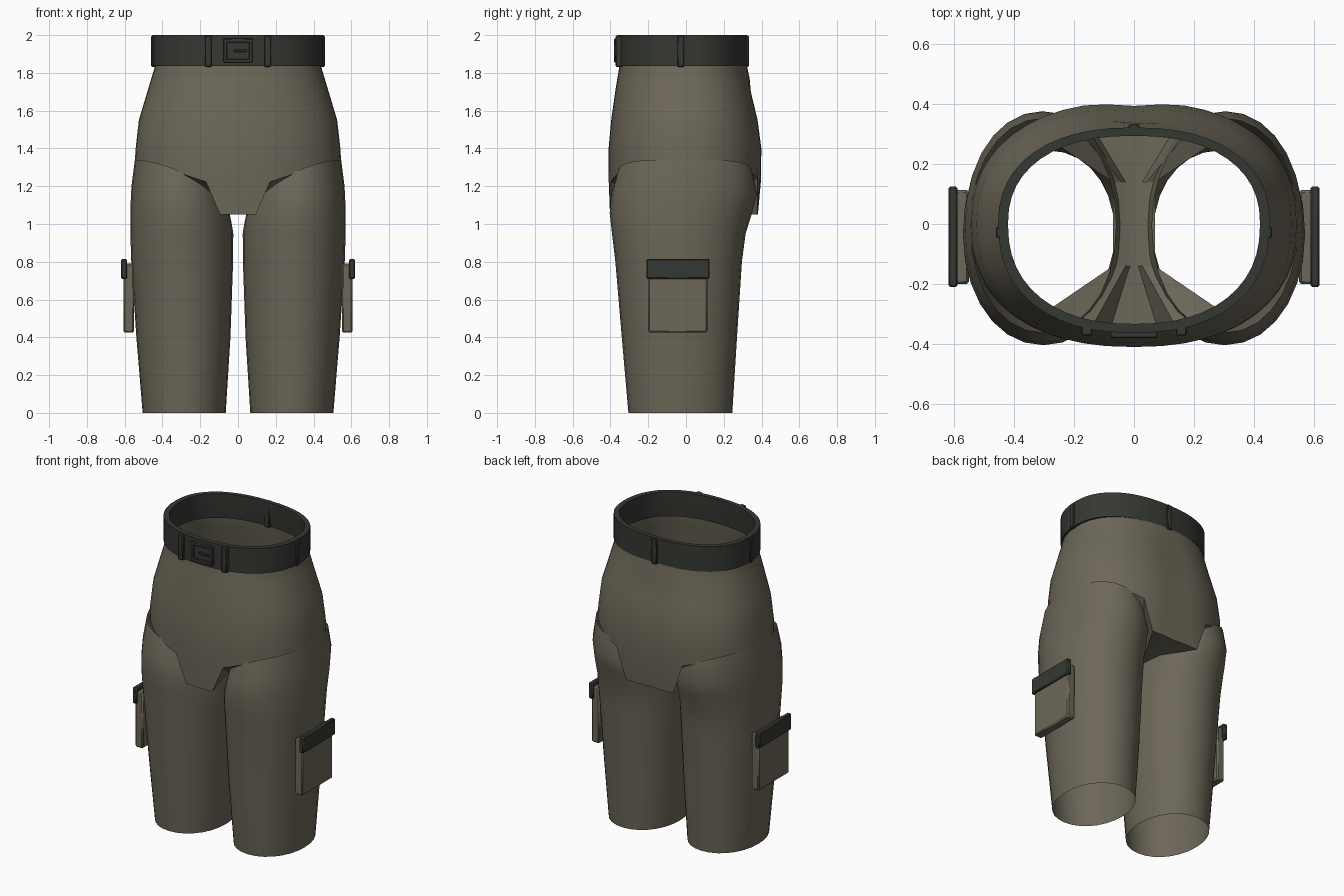
import bpy, bmesh, math

cube = bpy.data.objects.get("Cube")
if cube:
    bpy.data.objects.remove(cube, do_unlink=True)


def material(name, color):
    m = bpy.data.materials.new(name)
    m.use_nodes = True
    m.diffuse_color = (*color, 1)
    m.node_tree.nodes["Principled BSDF"].inputs["Base Color"].default_value = (*color, 1)
    return m


CLOTH = material("olive cloth", (0.15, 0.135, 0.098))
DARK = material("dark webbing", (0.036, 0.039, 0.032))


def finish(name, bm, mat, bevel=0, angle=35, recalc=True):
    if recalc:
        bmesh.ops.recalc_face_normals(bm, faces=bm.faces)
    me = bpy.data.meshes.new(name)
    bm.to_mesh(me)
    bm.free()
    me.materials.append(mat)
    me.polygons.foreach_set("use_smooth", [True] * len(me.polygons))
    me.set_sharp_from_angle(angle=math.radians(angle))
    ob = bpy.data.objects.new(name, me)
    bpy.context.scene.collection.objects.link(ob)
    if bevel:
        mod = ob.modifiers.new("Bevel", "BEVEL")
        mod.width = bevel
        mod.segments = 1
    return ob


def loft(name, rings, mat, wrap=True, close=False, angle=35):
    """Skin rows of points; wrap joins each row's ends, close joins last row to first."""
    bm = bmesh.new()
    rows = [[bm.verts.new(p) for p in r] for r in rings]
    n = len(rows[0])
    pairs = list(zip(rows, rows[1:])) + ([(rows[-1], rows[0])] if close else [])
    for a, b in pairs:
        for i in range(n if wrap else n - 1):
            j = (i + 1) % n
            bm.faces.new((a[i], a[j], b[j], b[i]))
    return finish(name, bm, mat, angle=angle)


def box(name, lo, hi, mat, bevel=0.004):
    bm = bmesh.new()
    bmesh.ops.create_cube(bm, size=1)
    for v in bm.verts:
        v.co = [(a + b) / 2 + c * (b - a) for a, b, c in zip(lo, hi, v.co)]
    return finish(name, bm, mat, bevel, angle=20)


def sample(table, z):
    """Interpolate a table of (z, values...) rows sorted by falling z."""
    for a, b in zip(table, table[1:]):
        if z >= b[0]:
            t = min(1, (a[0] - z) / (a[0] - b[0]))
            return [p + (q - p) * t for p, q in zip(a[1:], b[1:])]
    return table[-1][1:]


def power(v, n):
    return math.copysign(abs(v) ** (2 / n), v)


# Hips: half width, front depth, back depth by height
HIP = [(2.0, .428, -.342, .302), (1.84, .438, -.352, .322), (1.7, .48, -.375, .352),
       (1.55, .525, -.396, .388), (1.4, .542, -.41, .408), (1.2, .553, -.409, .405),
       (1.04, .555, -.402, .388)]
SEGS = 48


def oval(t, half, front, back, n=2.3):
    s = math.sin(t)
    return half * power(math.cos(t), n), abs(power(s, n)) * (back if s > 0 else front)


def hip_point(t, z):
    x, y = oval(t, *sample(HIP, z))
    if y > 0 and z < 1.75:
        y *= 1 - .035 * math.exp(-(x / .1) ** 2)
    return x, y, z


def hip_edge(t):
    """Lower edge: high at the sides, with a tab at the crotch front and back."""
    x = abs(hip_point(t, 1.2)[0])
    tab = .18 if math.sin(t) > 0 else .1
    return 1.05 if x < tab else 1.17 + .16 * min(1, x / .5)


angles = [2 * math.pi * i / SEGS for i in range(SEGS)]
rows = [[hip_point(t, z) for t in angles] for z in (1.995, 1.84, 1.77, 1.7, 1.62, 1.55, 1.47, 1.4)]
for k in (.5, 1):
    rows.append([hip_point(t, 1.4 + (hip_edge(t) - 1.4) * k) for t in angles])
loft("hips", rows, CLOTH, angle=40)

# Crotch gusset: a narrow strip that fans out to the front and back edges
front, front_in, back_in, back = [], [], [], []
for i in range(-5, 6):
    for s, outer, inner in ((-1, front, front_in), (1, back, back_in)):
        t = s * (math.pi / 2 - 2 * math.pi * i / SEGS)
        outer.append(hip_point(t, hip_edge(t)))
        inner.append((.07 * i / 5, s * .14, 1.05 + .02 * abs(i) / 5))
loft("crotch_gusset", [front, front_in, back_in, back], CLOTH, wrap=False, angle=20)

# Legs: inner x, outer x, front y, back y by height
LEG = [(1.34, .06, .546, -.362, .352), (1.2, .045, .564, -.396, .376),
       (1.08, .034, .57, -.404, .35), (.95, .025, .57, -.392, .316), (.8, .026, .565, -.374, .296),
       (.4, .04, .538, -.34, .27), (0, .065, .505, -.305, .245)]


def leg_ring(z, side):
    x0, x1, y0, y1 = sample(LEG, z)
    ring = []
    for i in range(28):
        t = 2 * math.pi * i / 28
        x, y = oval(t, (x1 - x0) / 2, (y0 - y1) / 2, (y1 - y0) / 2, 2.08)
        drop = max(0, z - .95) / .39 * .22 * ((1 - math.cos(t)) / 2) ** 1.8
        ring.append((side * (x + (x0 + x1) / 2), y + (y0 + y1) / 2, z - drop))
    return ring


for side, word in ((1, "left"), (-1, "right")):
    loft(word + "_leg", [leg_ring(r[0], side) for r in LEG], CLOTH)

    # Cargo pocket with a dark flap
    def side_box(name, x0, x1, y0, y1, z0, z1, mat, bevel):
        xs = sorted((side * x0, side * x1))
        box(word + name, (xs[0], y0, z0), (xs[1], y1, z1), mat, bevel)

    side_box("_pocket", .55, .606, -.2, .113, .425, .79, CLOTH, .008)
    side_box("_pocket_flap", .588, .619, -.21, .125, .71, .815, DARK, .006)

    # Belt loops at the front and side
    side_box("_front_belt_loop", .14, .175, -.372, -.335, 1.832, 1.997, DARK, .004)
    side_box("_side_belt_loop", .435, .46, -.045, -.01, 1.832, 1.997, DARK, .004)

box("back_belt_loop", (-.018, .295, 1.832), (.018, .333, 1.997), DARK)

# Belt band
band = [(.453, -.363, .322, 1.836), (.453, -.363, .322, 2.0),
        (.42, -.333, .294, 2.0), (.42, -.333, .294, 1.975), (.432, -.345, .31, 1.836)]
loft("belt", [[(*oval(t, a, f, b), z) for t in angles] for a, f, b, z in band], DARK, close=True)

# Buckle: plate, square frame and prong
box("buckle_plate", (-.07, -.368, 1.86), (.07, -.35, 1.975), DARK, .002)
for s, word in ((-1, "right"), (1, "left")):
    x = s * .067
    box("buckle_bar_" + word, (x - .01, -.38, 1.855), (x + .01, -.355, 1.98), DARK, .003)
for z, word in ((1.864, "bottom"), (1.971, "top")):
    box("buckle_bar_" + word, (-.076, -.38, z - .01), (.076, -.355, z + .01), DARK, .003)
box("buckle_prong", (-.022, -.379, 1.91), (.046, -.36, 1.924), DARK, .003)
